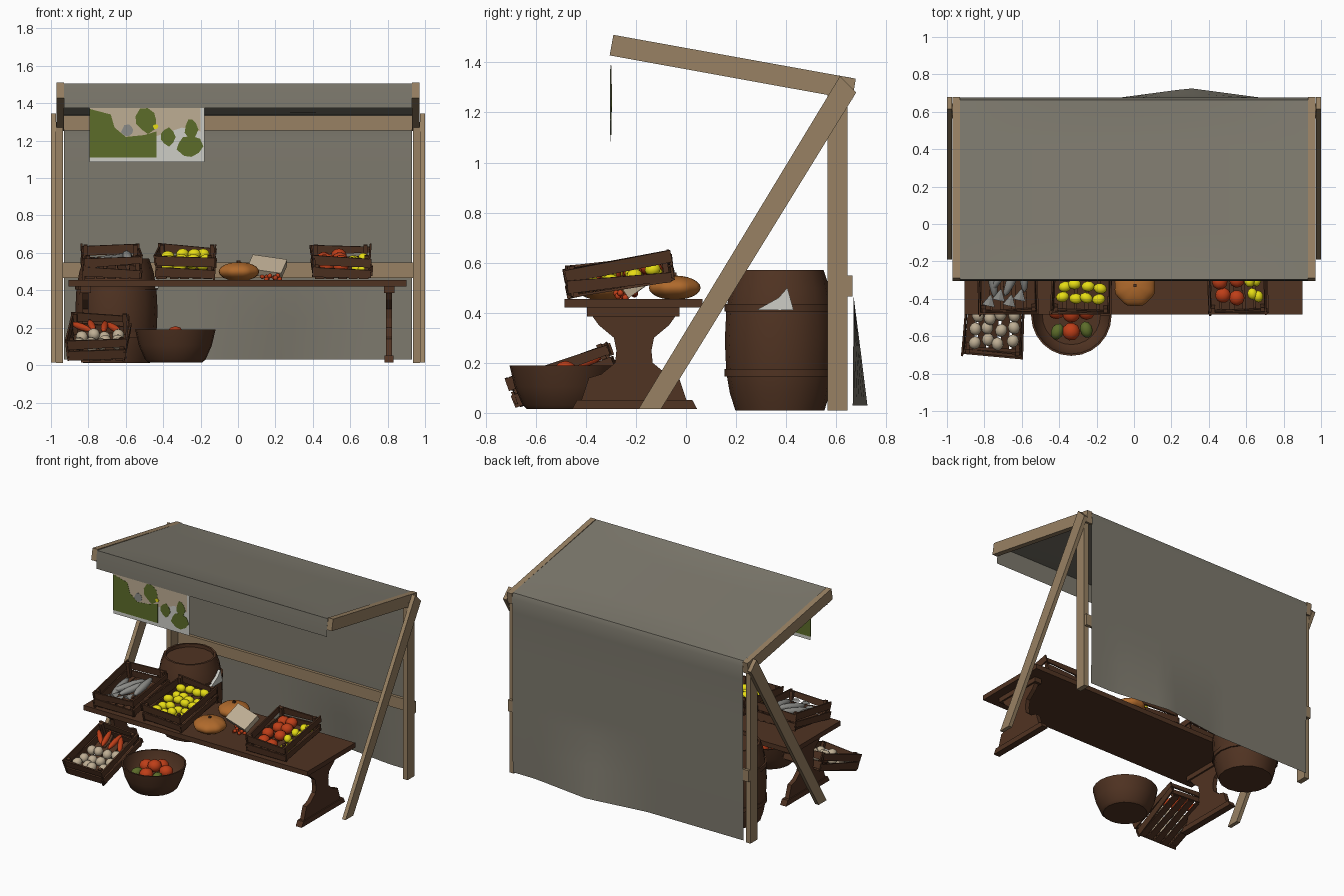
import bpy, bmesh, math, random
from mathutils import Matrix, Vector, Euler

random.seed(4)
if "Cube" in bpy.data.objects:
    bpy.data.objects.remove(bpy.data.objects["Cube"])


def material(name, *rgb):
    lin = [(c / 255 / 12.92) if c < 11 else ((c / 255 + 0.055) / 1.055) ** 2.4 for c in rgb]
    m = bpy.data.materials.new(name)
    m.use_nodes = True
    m.diffuse_color = (*lin, 1)
    m.node_tree.nodes["Principled BSDF"].inputs["Base Color"].default_value = (*lin, 1)
    return m


TAN = material("light timber", 152, 129, 99)
BROWN = material("dark timber", 80, 51, 34)
CLOTH = material("grey canvas", 125, 121, 109)
YELLOW = material("lemon yellow", 232, 222, 20)
ORANGE = material("pumpkin orange", 176, 106, 44)
RED = material("tomato red", 190, 62, 24)
GREEN = material("leaf green", 92, 108, 42)
PALE = material("off white", 205, 205, 198)
FISH = material("fish grey", 140, 140, 136)
BEIGE = material("beige", 190, 174, 148)


def finish(name, bm, mat, matrix=None, smooth=False):
    bmesh.ops.recalc_face_normals(bm, faces=bm.faces)
    if matrix:
        bm.transform(matrix)
    me = bpy.data.meshes.new(name)
    bm.to_mesh(me)
    bm.free()
    me.materials.append(mat)
    if smooth:
        me.polygons.foreach_set("use_smooth", [True] * len(me.polygons))
        me.set_sharp_from_angle(angle=math.radians(40))
    ob = bpy.data.objects.new(name, me)
    bpy.context.collection.objects.link(ob)
    return ob


def pose(loc, rot=(0, 0, 0), scale=(1, 1, 1)):
    return Matrix.LocRotScale(Vector(loc), Euler([math.radians(a) for a in rot]), Vector(scale))


def add_box(bm, loc, size, rot=(0, 0, 0), taper=1.0):
    # taper narrows the height at the far end of the longest side
    vs = bmesh.ops.create_cube(bm, size=1)["verts"]
    axis = max(range(3), key=lambda i: size[i])
    for v in vs:
        if v.co[axis] > 0:
            v.co.z *= taper
    bmesh.ops.transform(bm, matrix=pose(loc, rot, size), verts=vs)


def box(name, mat, lo, hi):
    bm = bmesh.new()
    add_box(bm, [(a + b) / 2 for a, b in zip(lo, hi)], [b - a for a, b in zip(lo, hi)])
    return finish(name, bm, mat)


def prism(name, mat, outline, a, b, axis="x"):
    # closed outline in (y, z) drawn out along x, or in (x, z) along y
    bm = bmesh.new()
    place = (lambda p, t: (t, *p)) if axis == "x" else (lambda p, t: (p[0], t, p[1]))
    lower = [bm.verts.new(place(p, a)) for p in outline]
    upper = [bm.verts.new(place(p, b)) for p in outline]
    bm.faces.new(lower)
    bm.faces.new(upper)
    for i in range(len(outline)):
        j = (i + 1) % len(outline)
        bm.faces.new((lower[i], lower[j], upper[j], upper[i]))
    return finish(name, bm, mat)


def lathe(name, mat, profile, loc, n):
    bm = bmesh.new()
    vs = [bm.verts.new((r, 0, z)) for r, z in profile]
    es = [bm.edges.new(p) for p in zip(vs, vs[1:])]
    bmesh.ops.spin(bm, geom=vs + es, axis=(0, 0, 1), cent=(0, 0, 0), angle=math.tau,
                   steps=n, use_merge=True)
    bmesh.ops.remove_doubles(bm, verts=bm.verts, dist=0.0005)
    return finish(name, bm, mat, Matrix.Translation(loc), True)


def produce(name, mat, spots, radius, matrix=None, scale=(1, 1, 1), rot=(0, 0, 0)):
    bm = bmesh.new()
    for s in spots:
        turn = (rot[0], rot[1], rot[2] + random.uniform(-25, 25))
        bmesh.ops.create_icosphere(bm, subdivisions=2, radius=radius,
                                   matrix=pose(s, turn, scale))
    return finish(name, bm, mat, matrix, True)


# Timber frame
for side, label in ((-1, "right"), (1, "left")):
    prism(label + "_post", TAN, [(0.565, 0.01), (0.645, 0.01), (0.645, 1.3), (0.565, 1.3)],
          side * 0.935, side * 0.972)
    prism(label + "_brace", TAN, [(-0.19, 0.015), (-0.1, 0.015), (0.68, 1.28), (0.615, 1.345)],
          side * 0.972, side)
    prism(label + "_roof_arm", TAN, [(-0.29, 1.51), (-0.305, 1.428), (0.665, 1.252), (0.678, 1.335)],
          side * 0.93, side * 0.97)
box("top_rail", TAN, (-0.93, 0.645, 1.255), (0.93, 0.664, 1.335))
box("middle_rail", TAN, (-0.97, 0.645, 0.465), (0.97, 0.666, 0.548))

# Canvas: front flap, roof and back wall as one sheet
path = [(-0.304, 1.375), (-0.302, 1.44), (-0.296, 1.505)]
path += [(-0.296 + 0.96 * t / 8, 1.505 - 0.167 * t / 8) for t in range(1, 9)]
path += [(0.676, 1.3), (0.67, 1.2), (0.67, 0.9), (0.669, 0.6), (0.669, 0.47), (0.668, 0.25), (0.666, 0.03)]
bm = bmesh.new()
rows = []
for y, z in path:
    row = []
    for i in range(25):
        x = -0.93 + 1.86 * i / 24
        low = max(0, 0.47 - z) / 0.44
        bulge = 0.06 * max(0, 1 - abs(x - 0.3) / 0.45) * low
        sag = 0.012 * (1 - (x / 0.93) ** 2) if -0.29 < y < 0.6 else 0
        row.append(bm.verts.new((x, y + bulge, z - sag)))
    rows.append(row)
for a, b in zip(rows, rows[1:]):
    for i in range(24):
        bm.faces.new((a[i], a[i + 1], b[i + 1], b[i]))
finish("canvas", bm, CLOTH, smooth=True)

# Painted hanging sign
Y = -0.3


def sign_plate(name, mat, outline, depth):
    prism(name, mat, outline, Y - depth, Y + depth, "y")


def blob(x, z, rx, rz, n=9):
    return [(x + rx * random.uniform(0.8, 1.1) * math.cos(k * math.tau / n),
             z + rz * random.uniform(0.8, 1.1) * math.sin(k * math.tau / n)) for k in range(n)]


sign_plate("sign_board", PALE, [(-0.795, 1.085), (-0.18, 1.085), (-0.18, 1.39), (-0.795, 1.39)], 0.001)
sign_plate("sign_sky", BEIGE, [(-0.79, 1.2), (-0.45, 1.22), (-0.3, 1.27), (-0.2, 1.25),
                               (-0.2, 1.388), (-0.79, 1.388)], 0.002)
sign_plate("sign_meadow", GREEN, [(-0.794, 1.11), (-0.435, 1.11), (-0.435, 1.25), (-0.5, 1.23),
                                  (-0.6, 1.22), (-0.66, 1.27), (-0.68, 1.34), (-0.794, 1.37)], 0.003)
sign_plate("sign_tree", GREEN, blob(-0.49, 1.31, 0.06, 0.07), 0.003)
sign_plate("sign_small_bush", GREEN, blob(-0.375, 1.22, 0.04, 0.05), 0.003)
sign_plate("sign_tall_bush", GREEN, blob(-0.26, 1.17, 0.07, 0.06), 0.003)
sign_plate("sign_bush_top", GREEN, blob(-0.25, 1.26, 0.035, 0.06), 0.0035)
sign_plate("sign_rock", FISH, blob(-0.59, 1.255, 0.035, 0.03), 0.004)
sign_plate("sign_flower", YELLOW, blob(-0.44, 1.275, 0.015, 0.015), 0.004)

# Trestle table
box("table_top", BROWN, (-0.905, -0.485, 0.42), (0.9, 0.065, 0.455))
half = [(0.165, 0.385), (0.14, 0.35), (0.08, 0.3), (0.07, 0.25), (0.075, 0.2), (0.13, 0.155), (0.18, 0.14), (0.21, 0.05)]
mid = -0.208
trestle = [(mid - y, z) for y, z in half] + [(mid + y, z) for y, z in reversed(half)]
for x, label in ((-0.815, "right"), (0.808, "left")):
    prism(label + "_trestle", BROWN, trestle, x - 0.016, x + 0.016)
    box(label + "_trestle_cap", BROWN, (x - 0.028, -0.395, 0.385), (x + 0.028, -0.025, 0.42))
    prism(label + "_trestle_foot", BROWN, [(-0.455, 0.015), (0.045, 0.015), (0.025, 0.052), (-0.435, 0.052)],
          x - 0.024, x + 0.024)


# Slatted crates, origin at the bottom front middle
def crate(name, matrix, w=0.29, d=0.4, h=0.125):
    bm = bmesh.new()
    wob = lambda a: random.uniform(-a, a)
    for k in range(5):
        add_box(bm, (w * (k - 2) / 4.8, d / 2, 0.006), (0.046, d, 0.01), (0, 0, wob(1.5)))
    for sx in (-1, 1):
        for y in (0.015, d - 0.015):
            add_box(bm, (sx * (w / 2 - 0.012), y, h / 2), (0.022, 0.022, h))
        for z in (0.033, h - 0.03):
            add_box(bm, (sx * (w / 2 + 0.008), d / 2, z), (0.01, d + 0.03, 0.052),
                    (wob(3), sx * 5, wob(2)), random.uniform(0.6, 1))
    for y in (-0.004, d + 0.004):
        for z in (0.033, h - 0.03):
            add_box(bm, (0, y, z), (w + 0.025, 0.01, 0.052), (0, wob(4), wob(2)),
                    random.uniform(0.6, 1))
    finish(name, bm, BROWN, matrix)


def heap(nx, ny, x0, x1, y0, y1, z):
    return [(x0 + (x1 - x0) * (i + 0.5) / nx + random.uniform(-0.012, 0.012),
             y0 + (y1 - y0) * (j + 0.5) / ny + random.uniform(-0.012, 0.012),
             z + random.uniform(-0.01, 0.02)) for i in range(nx) for j in range(ny)]


fish_crate = pose((-0.67, -0.455, 0.46), (9, 0, 2))
lemon_crate = pose((-0.285, -0.455, 0.46), (9, 0, -2))
mixed_crate = pose((0.555, -0.455, 0.46), (9, 0, 1))
floor_crate = pose((-0.755, -0.66, 0.025), (20, 0, -3))
for nm, m in (("fish_crate", fish_crate), ("lemon_crate", lemon_crate),
              ("mixed_crate", mixed_crate), ("floor_crate", floor_crate)):
    crate(nm, m)

# Produce in the crates
fish_spots = [(-0.08 + 0.055 * k, 0.19 + 0.03 * (k % 2), 0.06 + 0.01 * k) for k in range(4)]
produce("fish_bodies", FISH, fish_spots, 0.12, fish_crate, (0.22, 1, 0.2), (0, 0, -15))
bm = bmesh.new()
for x, y, z in fish_spots:
    bmesh.ops.create_cone(bm, cap_ends=True, segments=4, radius1=0.035, radius2=0.004, depth=0.06,
                          matrix=pose((x - 0.02, y - 0.13, z), (-90, 0, -15), (1, 0.3, 1)))
finish("fish_tails", bm, FISH, fish_crate)
produce("lemons", YELLOW, heap(4, 5, -0.13, 0.13, 0.03, 0.38, 0.065), 0.03, lemon_crate, (1.2, 0.95, 0.95))
produce("crate_tomatoes", RED, heap(2, 4, -0.13, 0.04, 0.04, 0.37, 0.06), 0.042, mixed_crate, (1, 1, 0.85))
produce("crate_lemons", YELLOW, heap(2, 4, 0.05, 0.13, 0.04, 0.37, 0.05), 0.027, mixed_crate, (1, 1.2, 1))
produce("garlic_bulbs", BEIGE, heap(4, 3, -0.13, 0.13, 0.02, 0.24, 0.06), 0.036, floor_crate, (0.9, 1, 0.9))
produce("carrots", RED, heap(4, 1, -0.12, 0.1, 0.24, 0.36, 0.07), 0.08, floor_crate, (0.24, 1, 0.24), (0, 0, 20))

# Tub with tomatoes and peppers
tub = Vector((-0.335, -0.49, 0.015))
lathe("tub", BROWN, [(0, 0), (0.145, 0), (0.162, 0.015), (0.195, 0.09), (0.215, 0.175), (0.205, 0.175),
                     (0.185, 0.09), (0.155, 0.06), (0, 0.06)], tub, 24)
ring = [(0.085 * math.cos(a), 0.085 * math.sin(a), 0.125) for a in (0.3, 1.5, 2.8, 4.7)]
produce("tub_tomatoes", RED, ring + [(0, 0.01, 0.15)], 0.048, Matrix.Translation(tub), (1, 1, 0.9))
produce("tub_peppers", GREEN, [(-0.075, -0.085, 0.12), (0.08, -0.075, 0.12)], 0.045,
        Matrix.Translation(tub), (0.75, 1, 0.75))

# Pumpkins with ribs and stalks
for k, (x, y, r) in enumerate(((0.005, -0.33, 0.113), (0.0, -0.045, 0.108))):
    bm = bmesh.new()
    bmesh.ops.create_uvsphere(bm, u_segments=32, v_segments=12, radius=r)
    for v in bm.verts:
        rib = 1 - 0.05 * (0.5 + 0.5 * math.cos(8 * math.atan2(v.co.y, v.co.x)))
        v.co.x *= rib
        v.co.y *= rib
        v.co.z *= 0.45
    finish("pumpkin_%d" % (k + 1), bm, ORANGE, Matrix.Translation((x, y, 0.5)), True)
    box("pumpkin_stalk_%d" % (k + 1), BROWN, (x - 0.008, y - 0.008, 0.54), (x + 0.008, y + 0.008, 0.56))

# Folded sack and cherries on the table
bm = bmesh.new()
add_box(bm, (0.155, -0.17, 0.525), (0.19, 0.13, 0.04), (35, 8, -12))
finish("cheese_slab", bm, BEIGE)
produce("cherries", RED, heap(4, 3, 0.13, 0.23, -0.28, -0.2, 0.465), 0.013)

# Barrel with hoops and a loose rag
barrel = Vector((-0.65, 0.375, 0.01))
lathe("barrel", BROWN, [(0, 0), (0.178, 0), (0.2, 0.07), (0.214, 0.15), (0.22, 0.28), (0.214, 0.4),
                        (0.198, 0.49), (0.175, 0.56), (0.16, 0.56), (0.16, 0.535), (0, 0.535)], barrel, 16)
for k, z in enumerate((0.15, 0.41)):
    lathe("barrel_hoop_%d" % (k + 1), BROWN, [(0.2, z - 0.015), (0.221, z - 0.015), (0.221, z + 0.015),
                                             (0.2, z + 0.015), (0.2, z - 0.015)], barrel, 16)
prism("barrel_rag", PALE, [(0.28, 0.41), (0.43, 0.41), (0.405, 0.5), (0.37, 0.46)], -0.445, -0.424)
